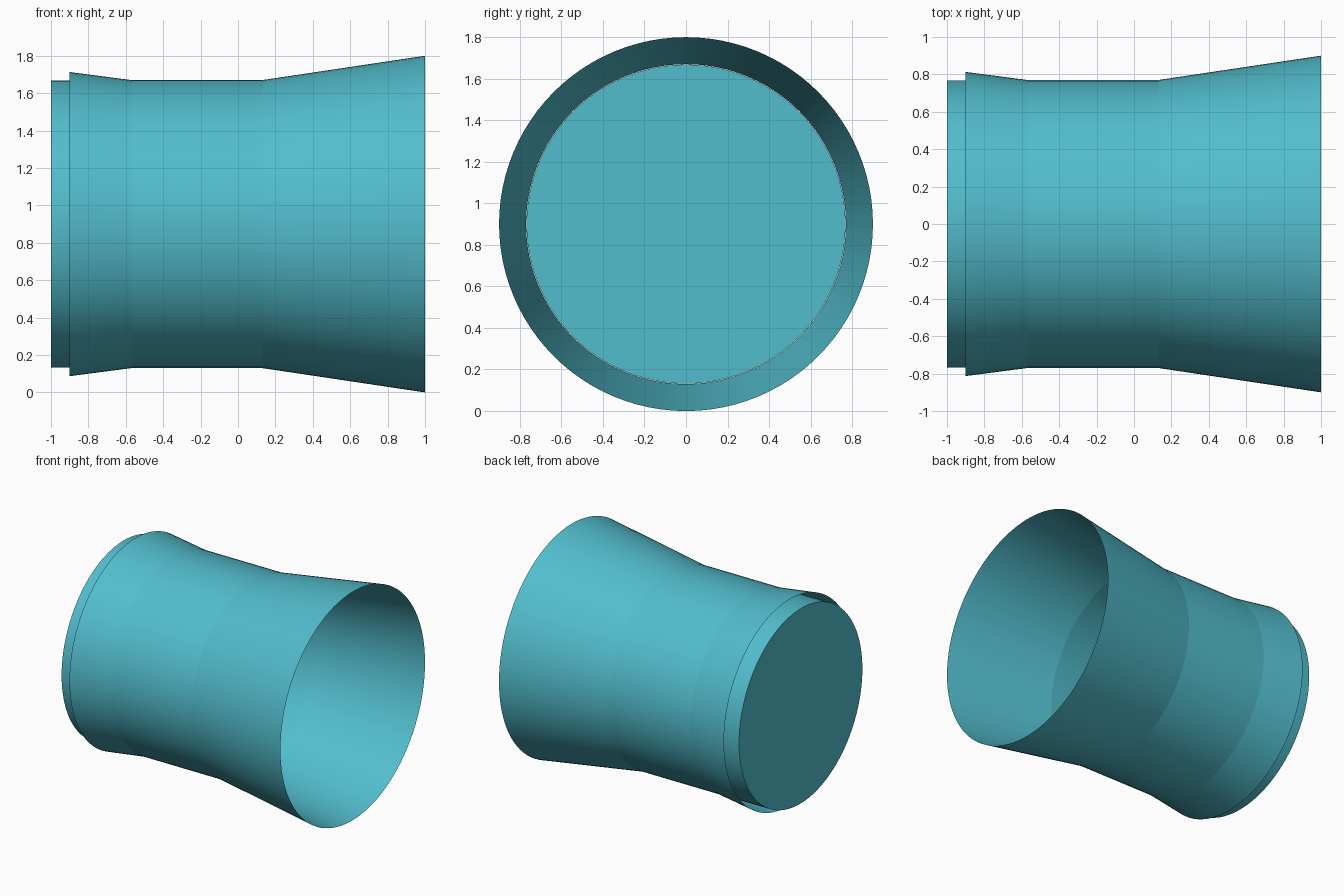
import bpy, bmesh, math

if "Cube" in bpy.data.objects:
    bpy.data.objects.remove(bpy.data.objects["Cube"])

SEG = 96
CZ = 0.9  # height of the horizontal axis

teal = bpy.data.materials.new("teal")
teal.diffuse_color = (0.085, 0.51, 0.61, 1)
teal.use_nodes = True
teal.node_tree.nodes["Principled BSDF"].inputs["Base Color"].default_value = teal.diffuse_color


def lathe(name, profile, caps=False):
    """Revolve (x, radius) points about the horizontal x axis."""
    bm = bmesh.new()
    rings = []
    for x, r in profile:
        rings.append([bm.verts.new((x,
                                    r * math.cos(2 * math.pi * i / SEG),
                                    CZ + r * math.sin(2 * math.pi * i / SEG)))
                      for i in range(SEG)])
    for a, b in zip(rings, rings[1:]):
        for i in range(SEG):
            j = (i + 1) % SEG
            bm.faces.new((a[i], b[i], b[j], a[j]))
    if caps:
        bm.faces.new(rings[0])
        bm.faces.new(rings[-1][::-1])
        bmesh.ops.recalc_face_normals(bm, faces=bm.faces)
    else:
        # open shell: make normals point away from the axis
        f = next(iter(bm.faces))
        f.normal_update()
        c = f.calc_center_median()
        if f.normal.y * c.y + f.normal.z * (c.z - CZ) < 0:
            bmesh.ops.reverse_faces(bm, faces=bm.faces[:])
    me = bpy.data.meshes.new(name)
    bm.to_mesh(me)
    bm.free()
    me.materials.append(teal)
    ob = bpy.data.objects.new(name, me)
    bpy.context.collection.objects.link(ob)
    bpy.ops.object.select_all(action='DESELECT')
    ob.select_set(True)
    bpy.context.view_layer.objects.active = ob
    bpy.ops.object.shade_smooth_by_angle(angle=math.radians(5))
    return ob


# thin open shell: rear lip, straight neck, flared mouth
lathe("flared_shell", [(-0.9, 0.813), (-0.57, 0.77), (0.13, 0.77), (1.0, 0.9)])

# closed plug filling the rear end
lathe("rear_plug", [(-1.0, 0.768), (-0.56, 0.768)], caps=True)
